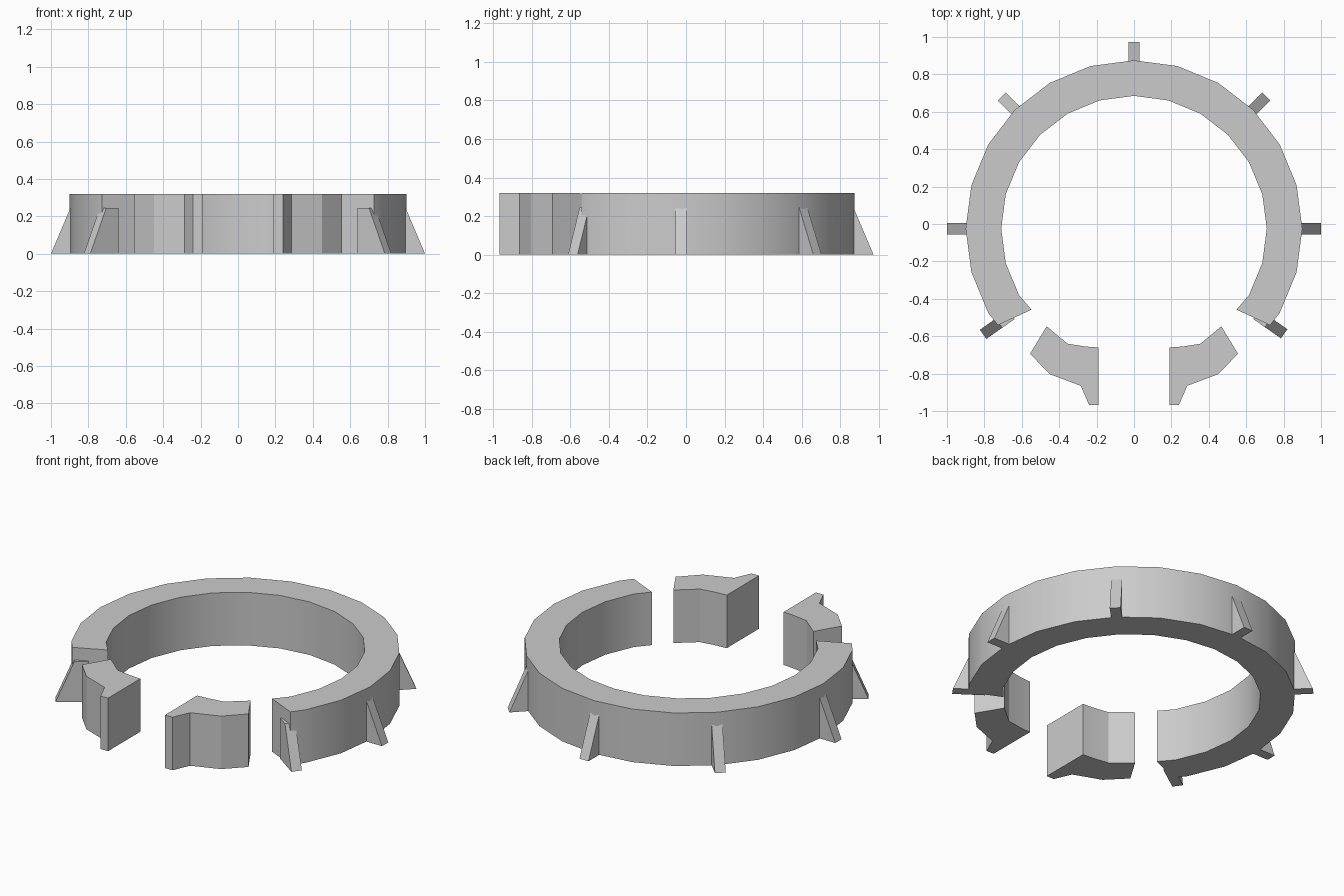
import bpy, bmesh
from math import sin, cos, radians, pi

if "Cube" in bpy.data.objects:
    bpy.data.objects.remove(bpy.data.objects["Cube"])

CY, R_OUT, R_IN, H = -0.025, 0.90, 0.71, 0.32


def arc(radius, degrees):
    return [(radius * cos(radians(a)), CY + radius * sin(radians(a))) for a in degrees]


def prism(name, outline, height):
    """Extrude a closed xy outline upwards from z = 0."""
    mesh = bpy.data.meshes.new(name)
    obj = bpy.data.objects.new(name, mesh)
    bpy.context.collection.objects.link(obj)
    bm = bmesh.new()
    face = bm.faces.new([bm.verts.new((x, y, 0)) for x, y in outline])
    top = bmesh.ops.extrude_face_region(bm, geom=[face], use_keep_orig=True)
    verts = [v for v in top["geom"] if isinstance(v, bmesh.types.BMVert)]
    bmesh.ops.translate(bm, verts=verts, vec=(0, 0, height))
    bmesh.ops.recalc_face_normals(bm, faces=bm.faces)
    bm.to_mesh(mesh)
    bm.free()
    return obj


def smooth(obj):
    bpy.ops.object.select_all(action='DESELECT')
    obj.select_set(True)
    bpy.context.view_layer.objects.active = obj
    bpy.ops.object.shade_smooth_by_angle(angle=radians(25))


# Main ring wall: 24-sided, open at the front
angles = range(-30, 211, 15)
outline = [(0.728, -0.541)] + arc(R_OUT, angles) + [(-0.728, -0.541), (-0.548, -0.458)]
outline += arc(R_IN, reversed(angles)) + [(0.548, -0.458)]
smooth(prism("ring_wall", outline, H))

# Gate wall pieces at the front, mirrored across x
gate = prism("gate_wall", [
    (0.19, -0.66), (0.26, -0.655), (0.355, -0.64), (0.467, -0.547), (0.556, -0.694),
    (0.45, -0.803), (0.285, -0.865), (0.24, -0.968), (0.19, -0.968)], H)
gate.modifiers.new("mirror", 'MIRROR')
smooth(gate)


# Sloping buttresses around the outside
def buttress(name, degrees, tip):
    half = 0.03
    obj = prism(name, [(0.80, 0), (tip, 0), (tip - 0.104, 0.245), (0.80, 0.245)], 2 * half)
    # Stand the profile upright: local y becomes z, thickness becomes sideways
    for v in obj.data.vertices:
        x, y, z = v.co
        v.co = (x, half - z, y)
    obj.location = (0, CY, 0)
    obj.rotation_euler = (0, 0, radians(degrees))


for i, (deg, tip) in enumerate([(-35, 0.98), (0, 1.0), (45, 1.0), (90, 0.998),
                                (135, 1.0), (180, 1.0), (215, 0.985)]):
    buttress(f"buttress_{i + 1}", deg, tip)
